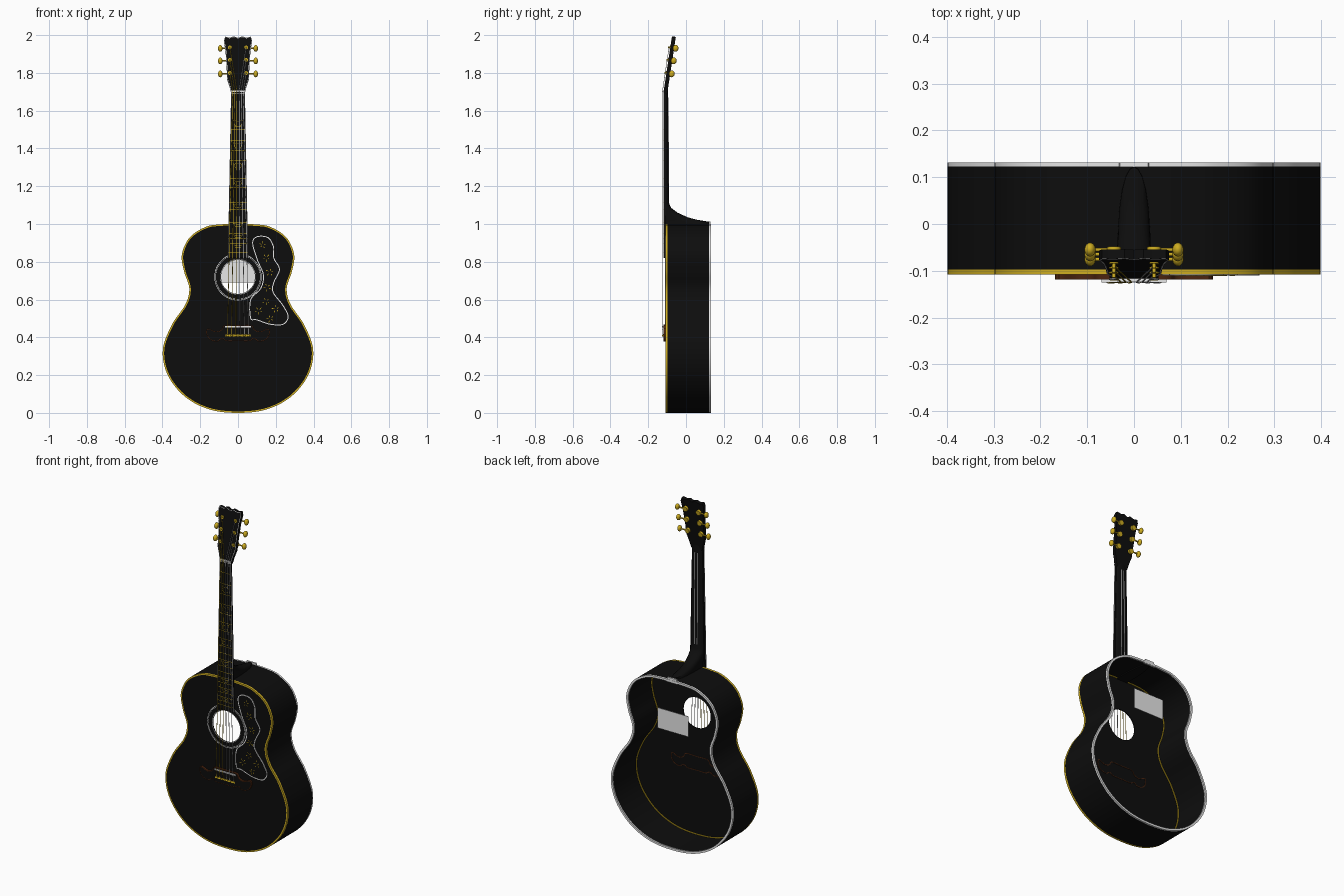
import bpy, bmesh, math, random
from mathutils import Vector, Matrix

if "Cube" in bpy.data.objects:
    bpy.data.objects.remove(bpy.data.objects["Cube"])
random.seed(4)


def material(name, rgb, rough=0.5):
    m = bpy.data.materials.new(name)
    m.use_nodes = True
    m.diffuse_color = (*rgb, 1)
    m.node_tree.nodes["Principled BSDF"].inputs["Base Color"].default_value = (*rgb, 1)
    return m


BLACK = material("black lacquer", (0.004, 0.004, 0.004))
GOLD = material("gold", (0.62, 0.42, 0.015))
WHITE = material("white binding", (0.8, 0.8, 0.8))
BROWN = material("brown wood", (0.07, 0.018, 0.005))

# Headstock leans back around the nut
PIVOT = Matrix.Translation((0, -0.118, 1.70))
TILT = PIVOT @ Matrix.Rotation(math.radians(-8.6), 4, 'X') @ PIVOT.inverted()


def add_mesh(name, mesh, mat, tilt=False, smooth=True):
    if tilt:
        mesh.transform(TILT)
    mesh.materials.clear()
    mesh.materials.append(mat)
    ob = bpy.data.objects.new(name, mesh)
    bpy.context.collection.objects.link(ob)
    if smooth:
        bpy.ops.object.select_all(action='DESELECT')
        ob.select_set(True)
        bpy.context.view_layer.objects.active = ob
        bpy.ops.object.shade_smooth_by_angle(angle=math.radians(35))
    return ob


def curve_mesh(curve):
    """Bake a curve into a mesh and drop the curve."""
    tmp = bpy.data.objects.new("tmp", curve)
    bpy.context.collection.objects.link(tmp)
    dg = bpy.context.evaluated_depsgraph_get()
    mesh = bpy.data.meshes.new_from_object(tmp.evaluated_get(dg))
    bpy.data.objects.remove(tmp)
    return mesh


def plate(name, loops, y0, y1, mat, tilt=False):
    """Solid between y0 and y1 from (x, z) loops; inner loops are holes."""
    cu = bpy.data.curves.new(name, 'CURVE')
    cu.dimensions, cu.fill_mode, cu.extrude = '2D', 'BOTH', (y1 - y0) / 2
    for pts in loops:
        sp = cu.splines.new('POLY')
        sp.points.add(len(pts) - 1)
        for p, (x, z) in zip(sp.points, pts):
            p.co = (x, z, 0, 1)
        sp.use_cyclic_u = True
    mesh = curve_mesh(cu)
    mesh.transform(Matrix.Translation((0, (y0 + y1) / 2, 0)) @ Matrix.Rotation(math.pi / 2, 4, 'X'))
    return add_mesh(name, mesh, mat, tilt)


def wire(name, pts, radius, mat):
    cu = bpy.data.curves.new(name, 'CURVE')
    cu.dimensions, cu.bevel_depth, cu.bevel_resolution = '3D', radius, 1
    sp = cu.splines.new('POLY')
    sp.points.add(len(pts) - 1)
    for p, co in zip(sp.points, pts):
        p.co = (*co, 1)
    return add_mesh(name, curve_mesh(cu), mat)


def solid(name, kind, loc, size, mat, tilt=False, rot=(0, 'X')):
    """Box, rod (along z before rotation) or ball scaled to size."""
    bm = bmesh.new()
    if kind == "box":
        bmesh.ops.create_cube(bm, size=1)
    elif kind == "rod":
        bmesh.ops.create_cone(bm, cap_ends=True, segments=16, radius1=0.5, radius2=0.5, depth=1)
    else:
        bmesh.ops.create_uvsphere(bm, u_segments=16, v_segments=10, radius=0.5)
    bm.transform(Matrix.Translation(loc) @ Matrix.Rotation(math.radians(rot[0]), 4, rot[1])
                 @ Matrix.Diagonal((*size, 1)))
    mesh = bpy.data.meshes.new(name)
    bm.to_mesh(mesh)
    bm.free()
    return add_mesh(name, mesh, mat, tilt)


def smooth_loop(pts, n=6):
    """Closed Catmull-Rom curve through the points."""
    out, k = [], len(pts)
    for i in range(k):
        a, b, c, d = (Vector(pts[(i + j) % k]) for j in (-1, 0, 1, 2))
        for s in range(n):
            t = s / n
            out.append(0.5 * (2 * b + (c - a) * t + (2 * a - 5 * b + 4 * c - d) * t * t
                              + (3 * b - a - 3 * c + d) * t ** 3))
    return out


def mirrored(half):
    """Full loop from the x >= 0 half, whose ends lie on the axis."""
    return half + [(-x, z) for x, z in half[-2:0:-1]]


def inset(pts, d):
    area = sum(pts[i - 1][0] * pts[i][1] - pts[i][0] * pts[i - 1][1] for i in range(len(pts)))
    out = []
    for i, p in enumerate(pts):
        t = (Vector(pts[(i + 1) % len(pts)]) - Vector(pts[i - 1])).normalized()
        out.append(Vector(p) + Vector((-t.y, t.x)) * math.copysign(d, area))
    return out


def circle(r, x=0, z=0.72, n=48):
    return [(x + r * math.cos(i * math.tau / n), z + r * math.sin(i * math.tau / n)) for i in range(n)]


# Body: open-backed shell with bound edges
body = smooth_loop(mirrored([(0, 1.0), (.09, .998), (.17, .985), (.255, .93), (.297, .84), (.286, .75),
                             (.258, .66), (.278, .575), (.35, .467), (.398, .334), (.372, .2),
                             (.28, .085), (.15, .018), (0, 0)]), 8)
plate("body_sides", [body, inset(body, .004)], -.097, .123, BLACK)
plate("soundboard", [inset(body, .007), circle(.09)], -.107, -.102, BLACK)
plate("front_binding", [body, inset(body, .008)], -.108, -.096, GOLD)
plate("back_binding", [body, inset(body, .012)], .122, .132, WHITE)
solid("inner_label", "box", (0, .12, .75), (.2, .003, .12), WHITE)

# Rosette around the sound hole
for r0, r1 in ((.091, .094), (.117, .119), (.122, .125)):
    plate("rosette_ring", [circle(r1), circle(r0)], -.1085, -.106, WHITE)

# Pickguard with white edge and gold flowers
guard = smooth_loop([(.075, .9), (.10, .935), (.16, .93), (.19, .88), (.192, .82), (.222, .76), (.192, .69),
                     (.188, .64), (.24, .57), (.268, .51), (.24, .467), (.17, .467), (.1, .49),
                     (.065, .5), (.065, .6), (.118, .66), (.132, .73), (.10, .81)])
plate("pickguard", [inset(guard, .004)], -.110, -.106, BLACK)
plate("pickguard_edge", [guard, inset(guard, .005)], -.1105, -.106, WHITE)
for fx, fz in ((.13, .89), (.15, .82), (.17, .745), (.155, .665), (.15, .59), (.2, .55), (.11, .54), (.17, .5)):
    turn = random.random()
    for k in range(5):
        a = turn + k * math.tau / 5
        r = random.uniform(.012, .02)
        tip = Vector((math.cos(a), math.sin(a)))
        side = Vector((-tip.y, tip.x)) * .002
        c = Vector((fx, fz))
        plate("flower_petal", [[c + tip * .006, c + tip * r - side, c + tip * (r + .005), c + tip * r + side]],
              -.111, -.109, GOLD)

# Bridge, saddle and pins
bridge = smooth_loop(mirrored([(0, .465), (.07, .465), (.09, .44), (.12, .432), (.16, .447), (.168, .42),
                               (.15, .388), (.11, .377), (.085, .392), (.06, .38), (0, .38)]), 5)
plate("bridge_edge", [bridge, inset(bridge, .004)], -.119, -.100, BROWN)
plate("bridge_top", [inset(bridge, .003)], -.1185, -.106, BLACK)
solid("saddle", "box", (0, -.121, .455), (.14, .008, .008), WHITE)
solid("pin_bar", "box", (0, -.119, .409), (.13, .006, .01), GOLD)

# Neck and heel: lofted half-round sections (z, half width, back y)
bm = bmesh.new()
rings = []
for z, w, back in ((.99, .036, .124), (1.012, .036, .122), (1.022, .037, .06), (1.035, .039, .01),
                   (1.06, .042, -.045), (1.085, .043, -.078), (1.11, .043, -.09), (1.4, .039, -.092),
                   (1.66, .035, -.094), (1.72, .035, -.096)):
    rings.append([bm.verts.new((w * math.cos(math.pi * i / 12),
                                -.112 + (back + .112) * math.sin(math.pi * i / 12) ** .7, z))
                  for i in range(13)])
for a, b in zip(rings, rings[1:]):
    for i in range(13):
        j = (i + 1) % 13
        bm.faces.new((a[i], a[j], b[j], b[i]))
bm.faces.new(rings[0][::-1])
bm.faces.new(rings[-1])
bmesh.ops.recalc_face_normals(bm, faces=bm.faces)
neck = bpy.data.meshes.new("neck")
bm.to_mesh(neck)
bm.free()
add_mesh("neck", neck, BLACK)
plate("heel_cap", [[(-.035, .985), (.035, .985), (.03, 1.012), (-.03, 1.012)]], .122, .131, WHITE)
for s in (-1, 1):
    wire("neck_stripe", [(s * .009, -.0915, 1.13), (s * .009, -.0935, 1.4), (s * .008, -.0955, 1.67)], .0028, WHITE)

# Fretboard with edge binding, frets and inlays
Z0, Z1 = .82, 1.70


def board_half(z):
    return .052 - .017 * (z - Z0) / (Z1 - Z0)


board = [(-board_half(Z0), Z0), (board_half(Z0), Z0), (board_half(Z1), Z1), (-board_half(Z1), Z1)]
plate("fretboard", [board], -.1195, -.106, BLACK)
for s in (-1, 1):
    wire("board_binding", [(s * board_half(z), -.118, z) for z in (Z0, Z1)], .002, WHITE)
solid("nut", "box", (0, -.119, 1.703), (.07, .01, .008), WHITE)
fret_z = [.455 + (Z1 - .455) * 2 ** (-i / 12) for i in range(1, 21)]
for i, z in enumerate(fret_z):
    solid("fret", "box", (0, -.1197, z), (2 * board_half(z), .002, .0018), GOLD)
    if i in (2, 4, 6, 8, 11, 14, 16, 18):
        mid, h = (z + fret_z[i - 1]) / 2, (fret_z[i - 1] - z) * .3
        crown = [(-.014, mid - h), (.014, mid - h), (.024, mid + h), (0, mid + h * .5), (-.024, mid + h)]
        plate("crown_inlay", [crown, inset(crown, .002)], -.1202, -.119, GOLD)

# Headstock with white edge
head = mirrored([(0, 1.988), (.02, 1.997), (.045, 1.99), (.068, 1.995), (.075, 1.975), (.066, 1.92),
                 (.06, 1.83), (.058, 1.77), (.045, 1.73), (.035, 1.69), (0, 1.69)])
plate("headstock", [head], -.118, -.098, BLACK, True)
plate("headstock_edge", [inset(head, .001), inset(head, .004)], -.119, -.117, WHITE, True)

# Tuners and strings
for s in (-1, 1):
    for i, z in enumerate((1.80, 1.87, 1.937)):
        solid("tuner_post", "rod", (s * .043, -.121, z), (.008, .008, .018), GOLD, True, (90, 'X'))
        solid("tuner_bushing", "rod", (s * .043, -.119, z), (.02, .02, .004), GOLD, True, (90, 'X'))
        solid("tuner_housing", "rod", (s * .043, -.092, z), (.03, .03, .014), GOLD, True, (90, 'X'))
        solid("tuner_shaft", "rod", (s * .068, -.09, z), (.008, .008, .04), GOLD, True, (90, 'Y'))
        solid("tuner_button", "ball", (s * .094, -.09, z), (.024, .03, .036), GOLD, True)
        # Outer strings reach the lowest posts
        f = s * (1 - i * .4)
        post = TILT @ Vector((s * .043, -.125, z))
        wire("string", [(f * .055, -.121, .409), (f * .055, -.126, .455), (f * .028, -.1245, 1.703), post],
             .0016, GOLD if s < 0 else WHITE)
        solid("bridge_pin", "ball", (f * .055, -.122, .409), (.012, .01, .012), GOLD)
